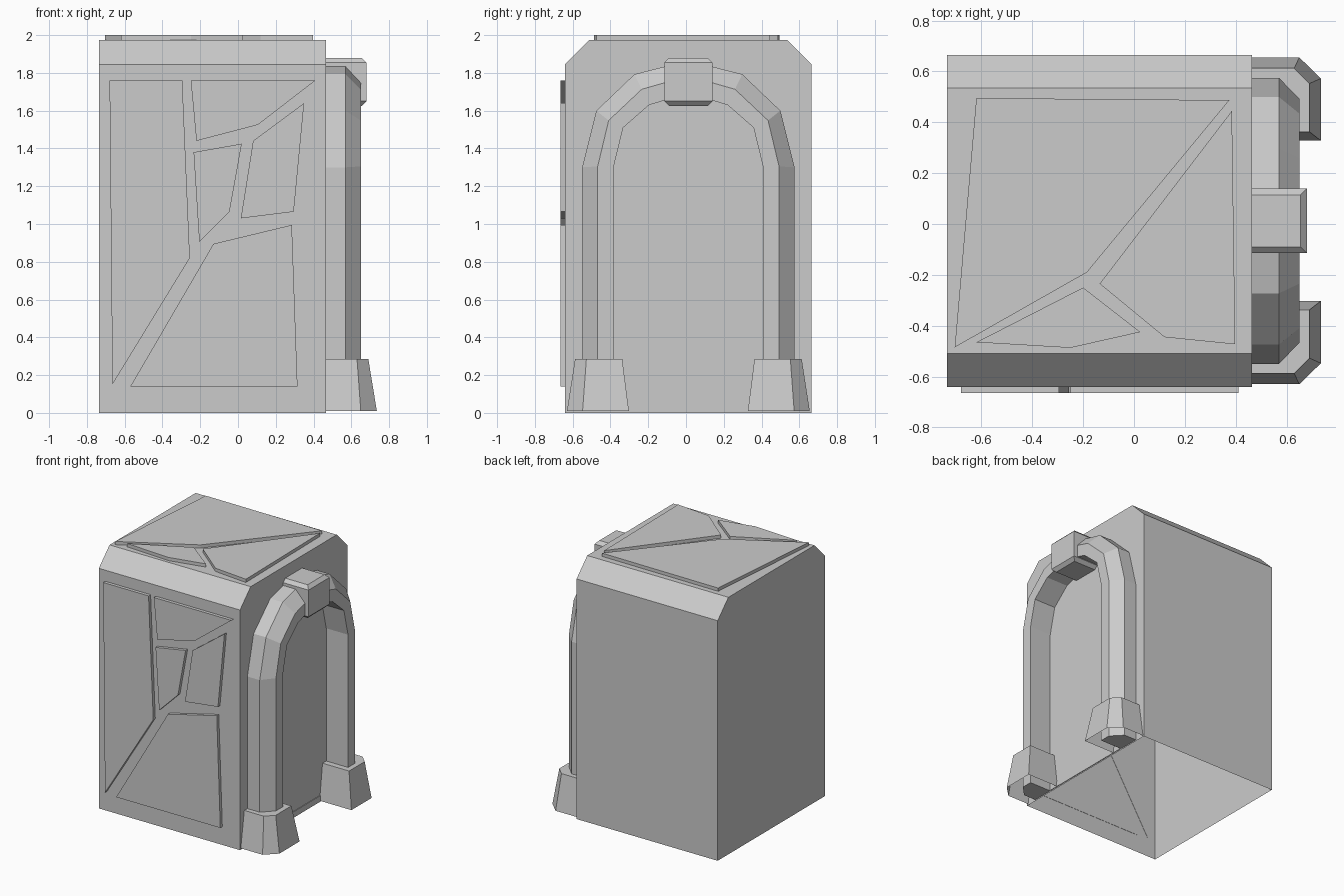
import bpy, bmesh

if "Cube" in bpy.data.objects:
    bpy.data.objects.remove(bpy.data.objects["Cube"])

CY = 0.0125  # centre line of the side arch


def make(name, rings, closed_profile=True, cap_start=True, cap_end=True):
    """Loft a list of equal-length rings of 3D points into one object."""
    bm = bmesh.new()
    vs = [[bm.verts.new(p) for p in r] for r in rings]
    n = len(rings[0])
    for a, b in zip(vs, vs[1:]):
        for i in range(n if closed_profile else n - 1):
            j = (i + 1) % n
            bm.faces.new((a[i], a[j], b[j], b[i]))
    if cap_start:
        bm.faces.new(vs[0][::-1])
    if cap_end:
        bm.faces.new(vs[-1])
    bmesh.ops.recalc_face_normals(bm, faces=bm.faces)
    mesh = bpy.data.meshes.new(name)
    bm.to_mesh(mesh)
    bm.free()
    ob = bpy.data.objects.new(name, mesh)
    bpy.context.collection.objects.link(ob)
    return ob


# Cabinet body: chamfered side profile, open underneath
profile = [(0.665, 0), (0.665, 1.845), (0.535, 1.975),
           (-0.51, 1.975), (-0.64, 1.845), (-0.64, 0)]
body = make("cabinet_body", [[(x, y, z) for y, z in profile] for x in (-0.735, 0.465)])
bm = bmesh.new()
bm.from_mesh(body.data)
floor = [f for f in bm.faces if all(v.co.z < 0.001 for v in f.verts)]
bmesh.ops.delete(bm, geom=floor, context='FACES_ONLY')
bm.to_mesh(body.data)
bm.free()

# Raised shards on the front (x, z)
front = [
    [(-0.68, 1.76), (-0.295, 1.76), (-0.255, 0.82), (-0.665, 0.15)],
    [(-0.25, 1.76), (0.41, 1.76), (0.105, 1.525), (-0.22, 1.44)],
    [(-0.235, 1.38), (0.02, 1.425), (-0.045, 1.065), (-0.205, 0.905)],
    [(0.35, 1.64), (0.08, 1.44), (0.015, 1.03), (0.295, 1.065)],
    [(-0.13, 0.895), (0.285, 0.995), (0.315, 0.14), (-0.57, 0.14)],
]
for i, pts in enumerate(front):
    make(f"front_panel_{i + 1}", [[(x, y, z) for x, z in pts] for y in (-0.638, -0.665)])

# Raised shards on the top (x, y)
top = [
    [(-0.62, 0.495), (0.375, 0.487), (-0.185, -0.19), (-0.705, -0.485)],
    [(0.385, 0.445), (0.398, -0.473), (0.12, -0.445), (-0.135, -0.235)],
    [(-0.2, -0.25), (0.025, -0.425), (-0.25, -0.487), (-0.62, -0.465)],
]
for i, pts in enumerate(top):
    make(f"top_panel_{i + 1}", [[(x, y, z) for x, y in pts] for z in (1.973, 2.0)])

# Side arch: outer, ridge and inner lines of one half, mirrored across
outer = [(0.5625, 0.01), (0.5625, 1.30), (0.487, 1.60), (0.285, 1.793), (0.1, 1.84)]
ridge = [(0.48, 0.01), (0.48, 1.305), (0.422, 1.548), (0.247, 1.713), (0.1, 1.755)]
inner = [(0.395, 0.01), (0.395, 1.305), (0.345, 1.51), (0.208, 1.63), (0.1, 1.662)]
rings = [[(0.46, o[0], o[1]), (0.57, o[0], o[1]), (0.65, r[0], r[1]),
          (0.65, i[0], i[1]), (0.46, i[0], i[1])]
         for o, r, i in zip(outer, ridge, inner)]
rings += [[(x, -y, z) for x, y, z in r] for r in reversed(rings)]
make("side_arch", [[(x, y + CY, z) for x, y, z in r] for r in rings])

# Arch feet: tapered shoes with one clipped corner
low = [(0.46, 0.6425), (0.65, 0.6425), (0.735, 0.56), (0.735, 0.315), (0.46, 0.315)]
high = [(0.46, 0.6), (0.63, 0.6), (0.69, 0.54), (0.69, 0.35), (0.46, 0.35)]
for name, s in (("front_foot", -1), ("back_foot", 1)):
    make(name, [[(x, s * y + CY, 0.01) for x, y in low],
                [(x, s * y + CY, 0.285) for x, y in high]], cap_start=False)

# Keystone block at the arch top, bevelled above and below
key = []
for z, b in ((1.625, 0.025), (1.65, 0), (1.855, 0), (1.88, 0.025)):
    h = 0.1275 - b
    key.append([(0.46, CY - h, z), (0.68 - b, CY - h, z),
                (0.68 - b, CY + h, z), (0.46, CY + h, z)])
make("arch_keystone", key)

# Thin sill between the feet
make("arch_sill", [[(0.46, y, z), (0.47, y, z), (0.47, -y + 2 * CY, z), (0.46, -y + 2 * CY, z)]
                   for y, z in ((0.4, 0.01), (0.4, 0.05))])
